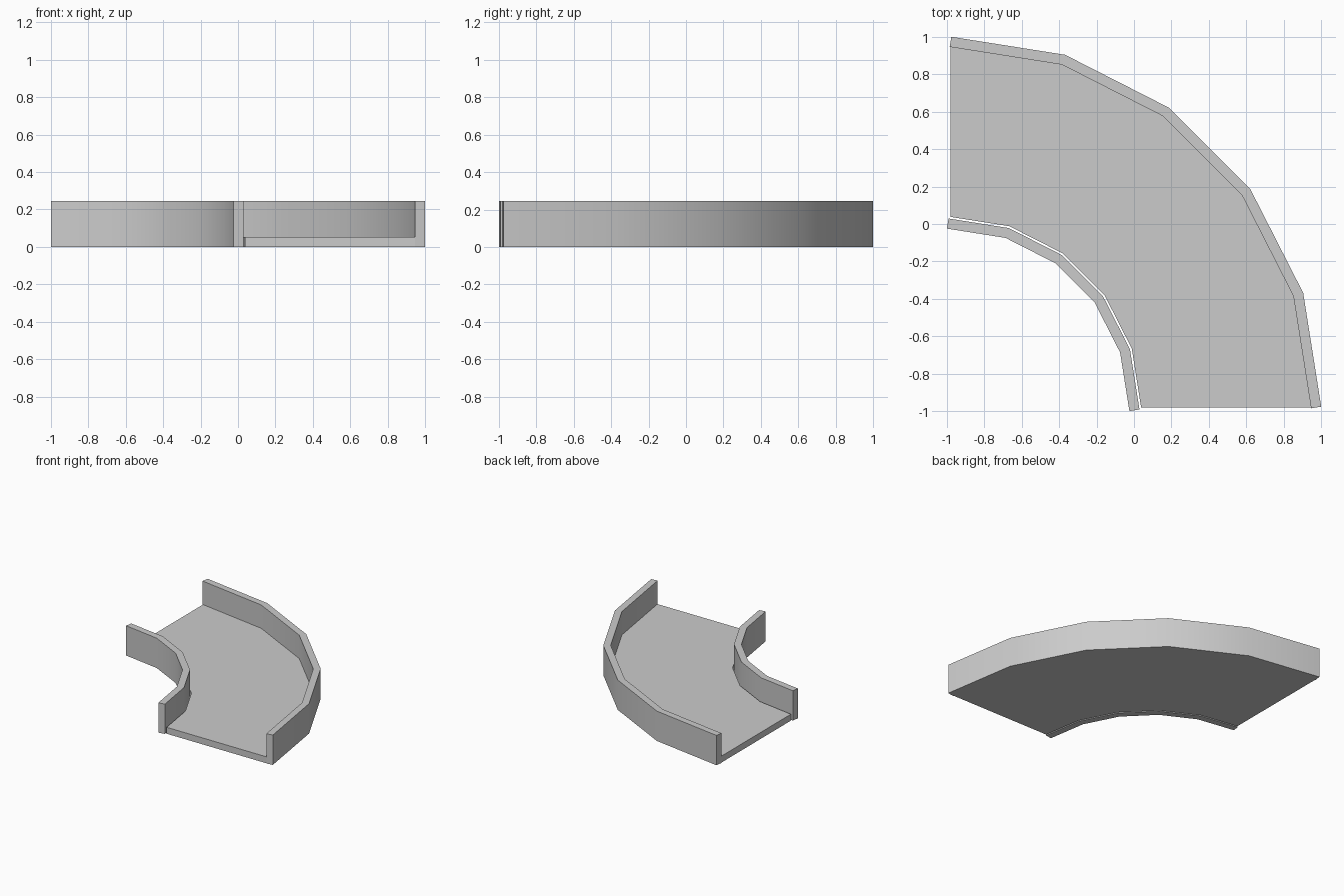
import bpy, bmesh, math
from mathutils import Vector

if "Cube" in bpy.data.objects:
    bpy.data.objects.remove(bpy.data.objects["Cube"])

C = Vector((-0.98, -0.98))      # centre of the quarter turn
STEPS = 5
HALF = 0.0273                   # half wall thickness
H_WALL, H_FLOOR = 0.245, 0.053


def arc(r):
    return [C + r * Vector((math.sin(a), math.cos(a)))
            for a in (math.radians(90 / STEPS * i) for i in range(STEPS + 1))]


def curved_slab(name, outer, inner, height):
    """Solid strip between two matching rows of points."""
    bm = bmesh.new()
    rings = []
    for o, i in zip(outer, inner):
        rings.append([bm.verts.new((p.x, p.y, z))
                      for p, z in ((o, 0), (o, height), (i, height), (i, 0))])
    for a, b in zip(rings, rings[1:]):
        for k in range(4):
            n = (k + 1) % 4
            bm.faces.new((a[k], b[k], b[n], a[n]))
    bm.faces.new(rings[0])
    bm.faces.new(rings[-1][::-1])
    bmesh.ops.recalc_face_normals(bm, faces=bm.faces)
    me = bpy.data.meshes.new(name)
    bm.to_mesh(me)
    bm.free()
    ob = bpy.data.objects.new(name, me)
    bpy.context.collection.objects.link(ob)
    bpy.ops.object.select_all(action='DESELECT')
    ob.select_set(True)
    bpy.context.view_layer.objects.active = ob
    bpy.ops.object.shade_smooth_by_angle(angle=math.radians(35))
    return ob


def wall(name, r, extend):
    """Mitred wall along an arc, ends square to the first and last segments."""
    pts = arc(r)
    first = (pts[0] - pts[1]).normalized()
    last = (pts[-1] - pts[-2]).normalized()
    pts[0] = pts[0] + first * extend
    pts[-1] = pts[-1] + last * extend
    half_step = math.radians(45 / STEPS)
    offs = [(p - C).normalized() * HALF / math.cos(half_step) for p in pts]
    offs[0] = Vector((math.sin(half_step), math.cos(half_step))) * HALF
    offs[-1] = Vector((math.cos(half_step), math.sin(half_step))) * HALF
    curved_slab(name, [p + o for p, o in zip(pts, offs)],
                [p - o for p, o in zip(pts, offs)], H_WALL)


# Side walls
wall("outer_wall", 1.953, 0.0)
wall("inner_wall", 0.98, 0.015)

# Floor, leaving a narrow gap along the inner wall
curved_slab("floor", arc(1.9255), arc(1.018), H_FLOOR)
